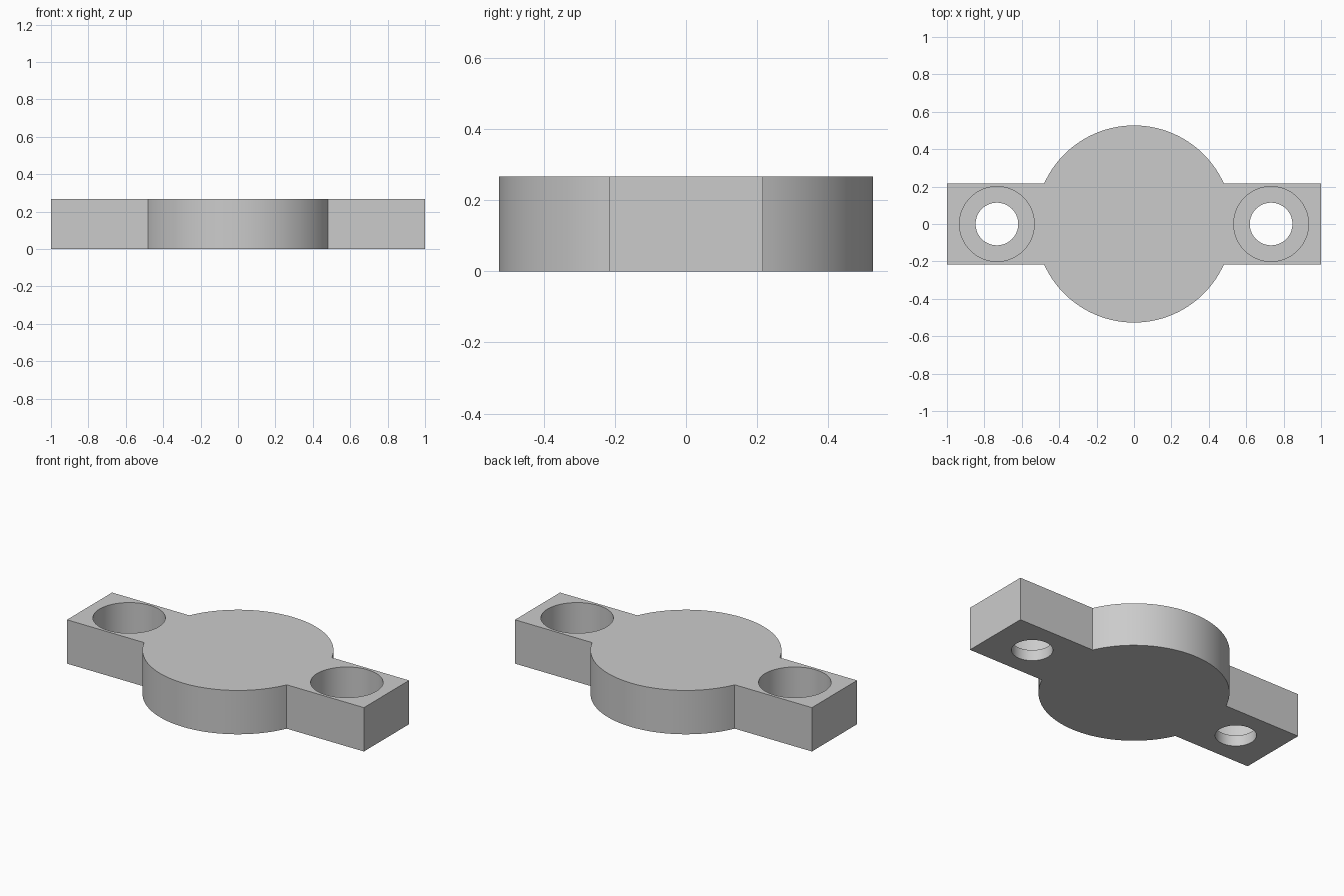
import bpy, bmesh
from math import asin, cos, sin, pi, radians

THICK = 0.267      # plate thickness
DISC_R = 0.527     # central disc radius
HALF_W = 0.217     # half width of the ears
HOLE_X = 0.733     # screw hole offset
LEDGE = 0.067      # height of the counterbore floor
ARC_STEPS = 40

if "Cube" in bpy.data.objects:
    bpy.data.objects.remove(bpy.data.objects["Cube"], do_unlink=True)

grey = bpy.data.materials.new("light_grey")
grey.use_nodes = True
colour = (0.6, 0.6, 0.6, 1)
grey.diffuse_color = colour
grey.node_tree.nodes["Principled BSDF"].inputs["Base Color"].default_value = colour


def extruded(name, outline, z0, z1):
    """Solid prism from a counter-clockwise outline."""
    bm = bmesh.new()
    base = bm.faces.new([bm.verts.new((x, y, z0)) for x, y in outline])
    top = bmesh.ops.extrude_face_region(bm, geom=[base], use_keep_orig=True)
    for v in top["geom"]:
        if isinstance(v, bmesh.types.BMVert):
            v.co.z = z1
    bmesh.ops.recalc_face_normals(bm, faces=bm.faces)
    mesh = bpy.data.meshes.new(name)
    bm.to_mesh(mesh)
    bm.free()
    mesh.materials.append(grey)
    ob = bpy.data.objects.new(name, mesh)
    bpy.context.collection.objects.link(ob)
    return ob


def arc(radius, start, end, steps, cx=0):
    return [(cx + radius * cos(start + (end - start) * i / steps),
             radius * sin(start + (end - start) * i / steps)) for i in range(steps + 1)]


# Plate: a disc with a straight ear on each side
a = asin(HALF_W / DISC_R)
outline = ([(1, -HALF_W), (1, HALF_W)] + arc(DISC_R, a, pi - a, ARC_STEPS)
           + [(-1, HALF_W), (-1, -HALF_W)] + arc(DISC_R, pi + a, 2 * pi - a, ARC_STEPS))
plate = extruded("mounting_plate", outline, 0, THICK)

# Counterbored screw holes
for side in (-1, 1):
    for name, radius, z0 in (("screw_hole", 0.114, -0.1), ("counterbore", 0.2, LEDGE)):
        circle = arc(radius, 0, 2 * pi, 64, side * HOLE_X)[:-1]
        cutter = extruded(name + "_cutter", circle, z0, THICK + 0.1)
        cutter.hide_render = True
        mod = plate.modifiers.new(name, "BOOLEAN")
        mod.operation = "DIFFERENCE"
        mod.solver = "EXACT"
        mod.object = cutter
        bpy.context.view_layer.objects.active = plate
        bpy.ops.object.modifier_apply(modifier=mod.name)
        bpy.data.objects.remove(cutter, do_unlink=True)

# Smooth round walls, sharp rims
bpy.ops.object.select_all(action="DESELECT")
plate.select_set(True)
bpy.context.view_layer.objects.active = plate
bpy.ops.object.shade_smooth_by_angle(angle=radians(30))
